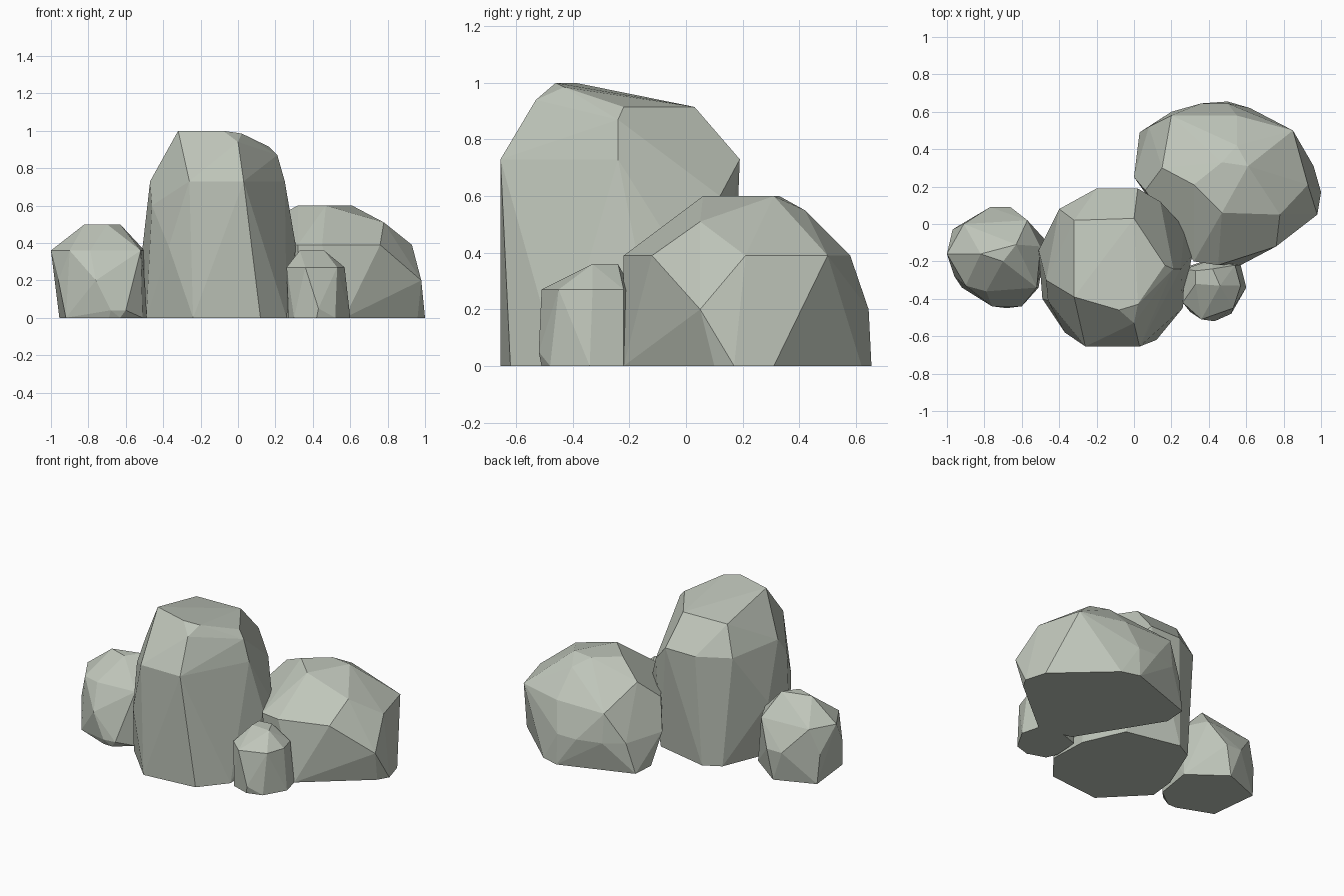
import bpy, bmesh, math

# pale grey-green stone
stone = bpy.data.materials.new("stone")
stone.diffuse_color = (0.52, 0.56, 0.49, 1)


def rock(name, sections):
    """Faceted boulder: convex hull of horizontal sections {height: outline}."""
    bm = bmesh.new()
    for z, outline in sections.items():
        for x, y in outline:
            bm.verts.new((x, y, z))
    res = bmesh.ops.convex_hull(bm, input=bm.verts[:])
    junk = {v for v in res["geom_interior"] + res["geom_unused"]
            if isinstance(v, bmesh.types.BMVert)}
    bmesh.ops.delete(bm, geom=list(junk), context='VERTS')
    bmesh.ops.dissolve_limit(bm, angle_limit=math.radians(4),
                             verts=bm.verts[:], edges=bm.edges[:])
    bmesh.ops.recalc_face_normals(bm, faces=bm.faces[:])
    me = bpy.data.meshes.new(name)
    bm.to_mesh(me)
    bm.free()
    me.materials.append(stone)
    ob = bpy.data.objects.new(name, me)
    bpy.context.collection.objects.link(ob)
    return ob


# tall central boulder, top sloping down to the back
rock("tall_boulder", {
    0.0: [(-.24, -.655), (.12, -.62), (.26, -.45), (.25, -.19), (.13, .08),
          (-.23, .16), (-.34, .10), (-.47, -.22), (-.49, -.40)],
    0.38: [(-.37, -.58), (-.51, -.14), (.31, -.17), (.27, -.02)],
    0.6: [(.14, .12), (-.46, -.41)],
    0.73: [(-.26, -.655), (.03, -.655), (.25, -.24), (.02, .19),
           (-.20, .19), (-.40, .08), (-.47, -.30)],
    0.87: [(.21, -.24)],
    0.915: [(-.32, .02), (0, .03), (.165, -.22)],
    0.94: [(.0, -.53)],
    0.985: [(.02, -.43)],
    1.0: [(-.32, -.39), (-.08, -.46)],
})

# broad boulder at the back right
rock("broad_boulder", {
    0.0: [(1, .17), (.96, .31), (.62, .62), (.50, .655), (.03, .49),
          (.02, .34), (.21, .04), (.34, -.18), (.57, -.22), (.96, .10)],
    0.2: [(.98, .05), (.0, .25), (.08, .52), (.20, .60), (.50, .645),
          (.36, .645)],
    0.39: [(.85, .50), (.93, .21), (.76, -.12), (.45, -.22), (.32, -.20),
           (.06, .18), (.20, .58), (.55, .58)],
    0.51: [(.78, .05), (.15, .30)],
    0.55: [(.55, .42)],
    0.6: [(.47, .33), (.61, .31), (.32, .21), (.47, .06)],
})

# medium boulder on the left
rock("left_boulder", {
    0.0: [(-.92, -.34), (-.955, -.02), (-.70, .08), (-.47, -.09),
          (-.51, -.34), (-.63, -.43), (-.69, -.43)],
    0.04: [(-.68, -.45), (-.60, -.44)],
    0.2: [(-.76, -.44), (-.97, -.03), (-.77, .09), (-.66, .09), (-.96, -.28)],
    0.36: [(-1, -.16), (-.90, -.33), (-.79, -.36), (-.52, -.34),
           (-.50, -.12), (-.57, .02), (-.91, .0)],
    0.5: [(-.82, -.16), (-.63, -.11), (-.70, -.20)],
})

# small boulder tucked into the front gap
rock("small_boulder", {
    0.0: [(.27, -.40), (.30, -.47), (.42, -.51), (.52, -.48), (.60, -.34),
          (.57, -.22), (.43, -.18), (.28, -.23)],
    0.05: [(.43, -.52)],
    0.27: [(.57, -.33), (.53, -.45), (.36, -.51), (.26, -.42),
           (.27, -.24), (.54, -.22), (.42, -.19)],
    0.36: [(.33, -.32), (.46, -.33), (.42, -.24), (.33, -.25)],
})
